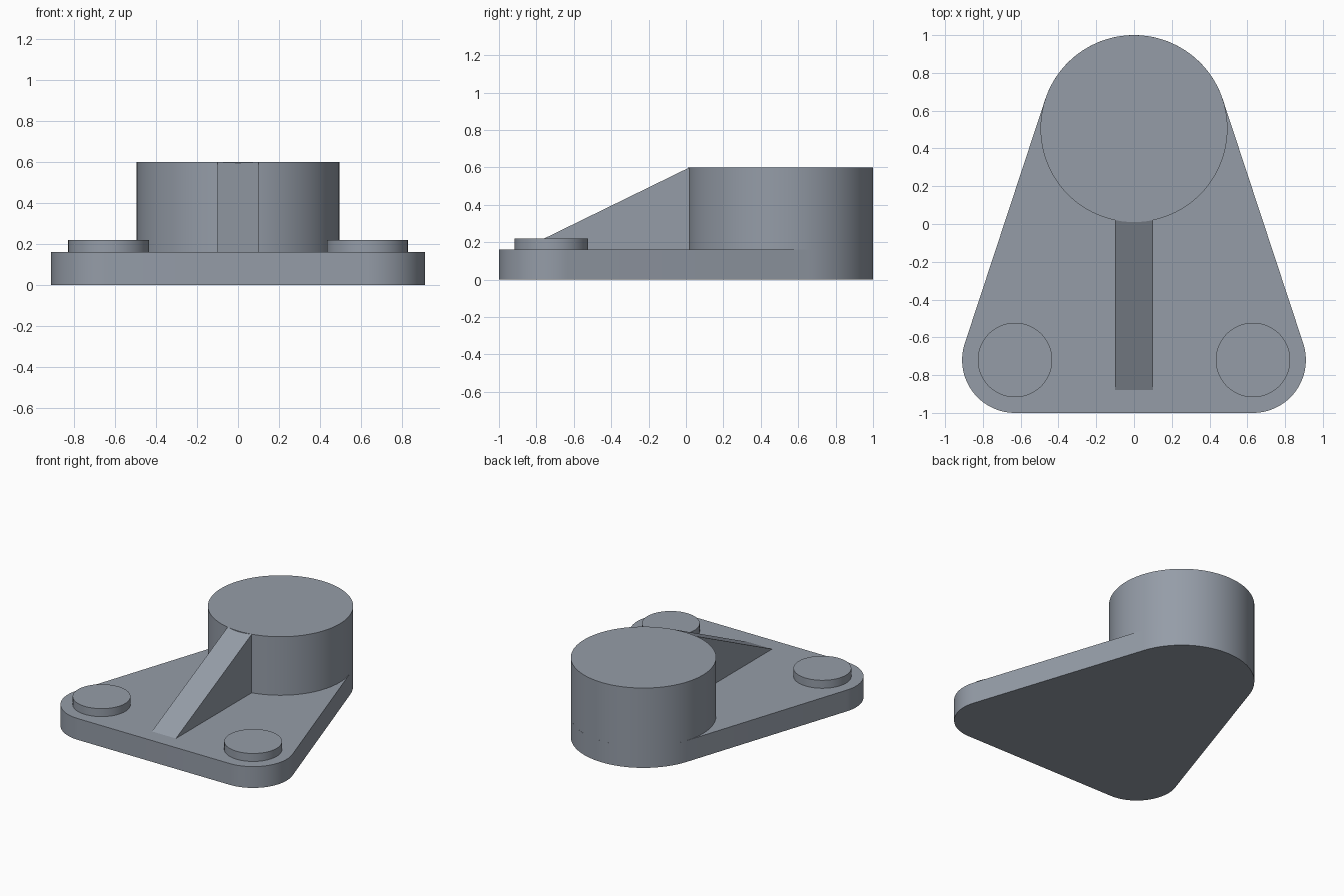
import bpy, bmesh, math

if "Cube" in bpy.data.objects:
    bpy.data.objects.remove(bpy.data.objects["Cube"])

PLATE_T, BOSS_TOP, PAD_TOP = 0.16, 0.60, 0.22
BOSS = (0.0, 0.505, 0.495)      # centre x, centre y, radius
CORNER = (0.63, -0.72, 0.28)
PAD_R = 0.197

grey = bpy.data.materials.new("steel_grey")
grey.diffuse_color = (0.30, 0.335, 0.39, 1)
grey.use_nodes = True
grey.node_tree.nodes["Principled BSDF"].inputs["Base Color"].default_value = grey.diffuse_color


def prism(name, base, offset):
    """Extrude a planar outline by an offset vector into a closed solid."""
    bm = bmesh.new()
    face = bm.faces.new([bm.verts.new(p) for p in base])
    ext = bmesh.ops.extrude_face_region(bm, geom=[face])
    bmesh.ops.translate(bm, vec=offset,
                        verts=[v for v in ext["geom"] if isinstance(v, bmesh.types.BMVert)])
    bmesh.ops.recalc_face_normals(bm, faces=bm.faces[:])
    mesh = bpy.data.meshes.new(name)
    bm.to_mesh(mesh)
    bm.free()
    mesh.materials.append(grey)
    ob = bpy.data.objects.new(name, mesh)
    bpy.context.collection.objects.link(ob)
    bpy.ops.object.select_all(action='DESELECT')
    ob.select_set(True)
    bpy.context.view_layer.objects.active = ob
    bpy.ops.object.shade_smooth_by_angle(angle=math.radians(15))
    return ob


def arc(circle, a0, a1, n, z=0.0):
    x, y, r = circle
    return [(x + r * math.cos(a0 + (a1 - a0) * i / n),
             y + r * math.sin(a0 + (a1 - a0) * i / n), z) for i in range(n + 1)]


def cylinder(name, circle, z0, z1):
    return prism(name, arc(circle, 0, math.tau, 96, z0)[:-1], (0, 0, z1 - z0))


# Base plate: tangent outline round the boss circle and the two corner circles
dx, dy = CORNER[0] - BOSS[0], CORNER[1] - BOSS[1]
tangent = math.atan2(dy, dx) + math.acos((BOSS[2] - CORNER[2]) / math.hypot(dx, dy))
right = arc(CORNER, -math.pi / 2, tangent, 32)
left = [(-x, y, z) for x, y, z in reversed(right)]
top = arc(BOSS, tangent, math.pi - tangent, 48)
prism("base_plate", right + top + left, (0, 0, PLATE_T))

# Round boss and the two fastening pads
cylinder("boss", BOSS, PLATE_T, BOSS_TOP)
for side, label in ((-1, "left"), (1, "right")):
    cylinder(label + "_pad", (side * CORNER[0], CORNER[1], PAD_R), PLATE_T, PAD_TOP)

# Sloping stiffening rib
prism("rib", [(-0.1, -0.88, PLATE_T), (-0.1, 0.02, PLATE_T), (-0.1, 0.02, BOSS_TOP)],
      (0.2, 0, 0))
